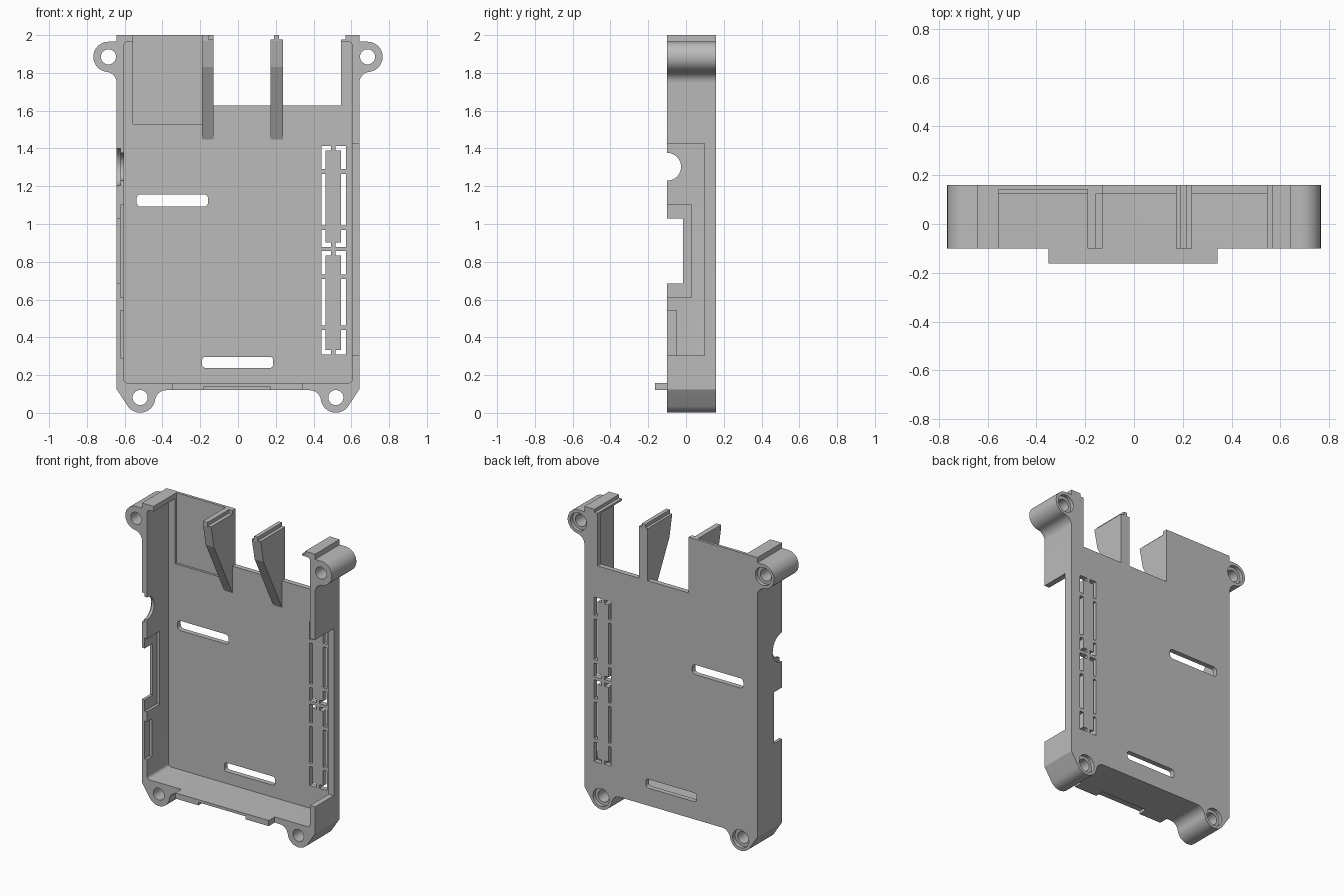
import bpy, bmesh, math
from mathutils import Vector

if "Cube" in bpy.data.objects:
    bpy.data.objects.remove(bpy.data.objects["Cube"])

grey = bpy.data.materials.new("plastic grey")
grey.diffuse_color = (0.5, 0.5, 0.5, 1)
grey.use_nodes = True
grey.node_tree.nodes["Principled BSDF"].inputs["Base Color"].default_value = grey.diffuse_color
FRONT, BACK, FLOOR = -0.10, 0.16, 0.126


def prism(name, pts, a, b, axis="y"):
    """Extrude a profile: (x, z) points along y, or (y, z) points along x."""
    bm = bmesh.new()
    place = (lambda p, d: (p[0], d, p[1])) if axis == "y" else (lambda p, d: (d, p[0], p[1]))
    face = bm.faces.new([bm.verts.new(place(p, a)) for p in pts])
    ext = bmesh.ops.extrude_face_region(bm, geom=[face])
    shift = Vector((0, b - a, 0) if axis == "y" else (b - a, 0, 0))
    bmesh.ops.translate(bm, vec=shift, verts=[v for v in ext["geom"] if isinstance(v, bmesh.types.BMVert)])
    bmesh.ops.recalc_face_normals(bm, faces=bm.faces)
    me = bpy.data.meshes.new(name)
    bm.to_mesh(me)
    bm.free()
    me.materials.append(grey)
    ob = bpy.data.objects.new(name, me)
    bpy.context.collection.objects.link(ob)
    return ob


def rect(x0, x1, z0, z1):
    return [(x0, z0), (x1, z0), (x1, z1), (x0, z1)]


def arc(cx, cz, r, a0, a1, n=12):
    return [(cx + r * math.cos(math.radians(a0 + (a1 - a0) * i / n)),
             cz + r * math.sin(math.radians(a0 + (a1 - a0) * i / n))) for i in range(n + 1)]


def rounded(x0, x1, z0, z1, r):
    return (arc(x0 + r, z0 + r, r, 180, 270, 6) + arc(x1 - r, z0 + r, r, 270, 360, 6)
            + arc(x1 - r, z1 - r, r, 0, 90, 6) + arc(x0 + r, z1 - r, r, 90, 180, 6))


def circle(cx, cz, r, n=32):
    return arc(cx, cz, r, 0, 360, n)[:-1]


def cut(ob, cutter):
    mod = ob.modifiers.new("cut", "BOOLEAN")
    mod.operation, mod.solver, mod.object = "DIFFERENCE", "EXACT", cutter
    bpy.context.view_layer.objects.active = ob
    bpy.ops.object.modifier_apply(modifier=mod.name)
    bpy.data.objects.remove(cutter, do_unlink=True)


def cut_y(pts, y0=-0.3, y1=0.3):
    cut(case, prism("cutter", pts, y0, y1))


def cut_x(pts, x0, x1):
    cut(case, prism("cutter", pts, x0, x1, "x"))


# Outer outline of the right half, with screw ears and their fillets
W, TOP_EAR, LOW_EAR, R, F = 0.642, (0.686, 1.885), (0.518, 0.081), 0.08, 0.06
fx = LOW_EAR[0] - math.sqrt((R + F) ** 2 - (LOW_EAR[1] - 0.06) ** 2)
fa = math.degrees(math.atan2(LOW_EAR[1] - 0.06, LOW_EAR[0] - fx))
tx = W + F
tz = TOP_EAR[1] - math.sqrt((R + F) ** 2 - (TOP_EAR[0] - tx) ** 2)
ta = math.degrees(math.atan2(TOP_EAR[1] - tz, TOP_EAR[0] - tx))
half = (arc(fx, 0.06, F, 90, fa, 8) + arc(*LOW_EAR, R, 180 + fa, 326, 14)[1:]
        + [(W, 0.125)] + arc(tx, tz, F, 180, ta, 8)
        + arc(*TOP_EAR, R, ta - 180, 90, 18)[1:] + [(W, 1.965), (W, 2.0)])
case = prism("case_shell", half + [(-x, z) for x, z in reversed(half)], FRONT, BACK)

# Hollow tray, open top edge and port bays
cut_y(rounded(-0.604, 0.604, 0.158, 1.965, 0.02), -0.3, FLOOR)
cut_y(rect(-0.556, 0.546, 1.9, 2.1), -0.3, FLOOR)
cut_y(rect(-0.13, 0.546, 1.627, 2.1))
cut_y(rect(0.5, 0.568, 1.978, 2.1))
cut_y(rect(-0.556, -0.18, 1.53, 2.1), -0.3, 0.141)

# Screw holes with shallow counterbores at the back
for ex, ez in (TOP_EAR, LOW_EAR):
    for s in (1, -1):
        cut_y(circle(s * ex, ez, 0.04))
        cut_y(circle(s * ex, ez, 0.06), 0.135, 0.3)

# Mounting slots in the back plate
cut_y(rounded(-0.537, -0.158, 1.092, 1.157, 0.022))
cut_y(rounded(-0.19, 0.186, 0.238, 0.297, 0.018))

# Perforated break-out panels held by thin ties
for z0, z1, ties in ((0.31, 0.857, (0.45, 0.72)), (0.878, 1.412, (0.98, 1.278))):
    stops = [z0] + [t + d for t in ties for d in (-0.012, 0.012)] + [z1]
    for a, b in zip(stops[::2], stops[1::2]):
        for x0, x1 in ((0.443, 0.463), (0.544, 0.572)):
            cut_y(rect(x0, x1, a, b))
    for a, b in ((z0, z0 + 0.024), (z1 - 0.024, z1)):
        cut_y(rect(0.455, 0.493, a, b))
        cut_y(rect(0.515, 0.55, a, b))

# Side window on the right wall
cut_x(rect(-0.3, 0.098, 0.305, 1.425), 0.603, 0.8)

# Connector openings and inner recesses on the left wall
cut_x(rect(-0.3, -0.015, 0.685, 1.03), -0.8, -0.59)
cut_x(rect(-0.3, 0.03, 0.61, 1.10), -0.622, -0.59)
cut_x(rect(-0.3, -0.05, 0.29, 0.543), -0.622, -0.59)
cut_x(circle(FRONT, 1.303, 0.074), -0.8, -0.59)
cut_x(circle(FRONT, 1.303, 0.098), -0.8, -0.622)

# Tapered divider fins with a narrow ridge on top
profile = [(FRONT, 1.976), (-0.07, 1.83), (FLOOR, 1.447), (BACK, 1.447), (BACK, 1.976)]
for name, x0, x1, r0, r1 in (("left_fin", -0.19, -0.13, -0.19, -0.155),
                             ("middle_fin", 0.172, 0.238, 0.19, 0.216)):
    prism(name, profile, x0, x1, "x")
    prism(name + "_ridge", rect(FRONT, BACK, 1.97, 2.0), r0, r1, "x")

# Front tongue on the bottom wall, notched underneath
prism("bottom_tongue",
      [(-0.35, 0.12), (-0.18, 0.12), (-0.18, 0.14), (0.17, 0.14), (0.17, 0.12),
       (0.342, 0.12), (0.342, 0.158), (-0.35, 0.158)], -0.163, FRONT + 0.001)

# Smooth the round ears and holes, keep all hard edges
bpy.ops.object.select_all(action="DESELECT")
case.select_set(True)
bpy.context.view_layer.objects.active = case
bpy.ops.object.shade_smooth_by_angle(angle=math.radians(30))
